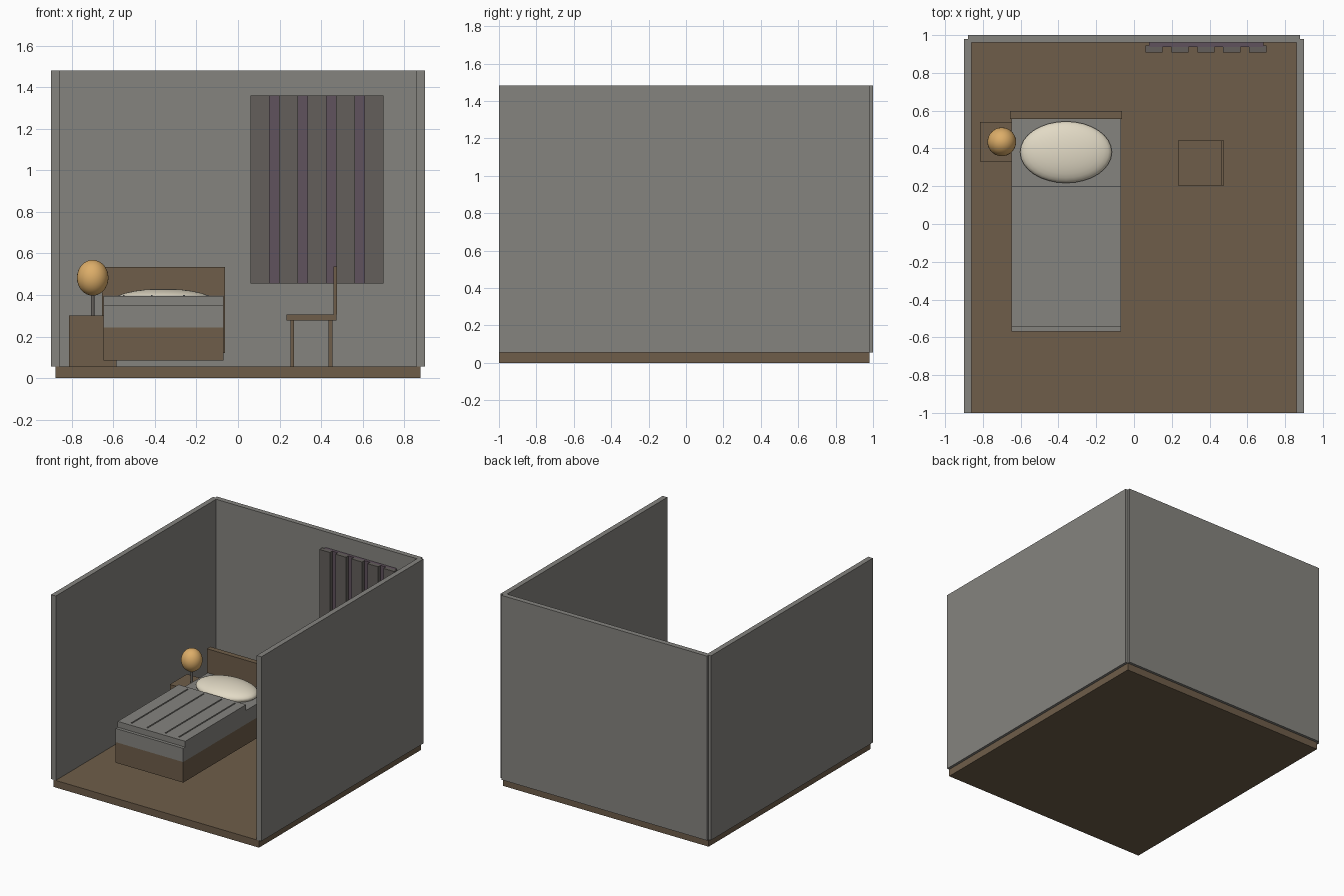
import bpy

old = bpy.data.objects.get("Cube")
if old:
    bpy.data.objects.remove(old, do_unlink=True)


def material(name, r, g, b):
    m = bpy.data.materials.new(name)
    m.use_nodes = True
    m.diffuse_color = (r, g, b, 1)
    m.node_tree.nodes["Principled BSDF"].inputs["Base Color"].default_value = (r, g, b, 1)
    return m


grey = material("plaster_grey", 0.235, 0.23, 0.212)
wood = material("brown_wood", 0.157, 0.11, 0.067)
cloth = material("curtain_taupe", 0.125, 0.114, 0.104)
purple = material("curtain_purple", 0.118, 0.084, 0.11)
cream = material("pillow_cream", 0.76, 0.7, 0.56)
amber = material("lamp_amber", 0.72, 0.42, 0.14)


def box(name, mat, x, y, z):
    """Box from (min, max) ranges on each axis."""
    bpy.ops.mesh.primitive_cube_add(size=1, location=[sum(r) / 2 for r in (x, y, z)])
    ob = bpy.context.object
    ob.name = name
    ob.scale = [r[1] - r[0] for r in (x, y, z)]
    bpy.ops.object.transform_apply(location=False, rotation=False, scale=True)
    ob.data.materials.append(mat)
    return ob


def ellipsoid(name, mat, centre, radii):
    bpy.ops.mesh.primitive_uv_sphere_add(segments=32, ring_count=16, radius=1, location=centre)
    ob = bpy.context.object
    ob.name = name
    ob.scale = radii
    bpy.ops.object.transform_apply(location=False, rotation=False, scale=True)
    ob.data.materials.append(mat)
    bpy.ops.object.shade_smooth()
    return ob


# Room shell
ground = 0.055
top = 1.482
box("floor", wood, (-0.88, 0.88), (-1, 0.98), (0, ground))
box("right_wall", grey, (-0.9, -0.86), (-1, 0.98), (ground, top))
box("left_wall", grey, (0.86, 0.9), (-1, 0.98), (ground, top))
box("back_wall", grey, (-0.88, 0.88), (0.96, 1), (ground, top))

# Bed
bed_x = (-0.648, -0.07)
box("bed_base", wood, bed_x, (-0.57, 0.555), (0.085, 0.244))
box("mattress", grey, bed_x, (-0.57, 0.555), (0.244, 0.35))
box("blanket", grey, bed_x, (-0.545, 0.2), (0.35, 0.395))
for i, x in enumerate((-0.55, -0.415, -0.26, -0.145)):
    box(f"blanket_crease_{i + 1}", grey, (x - 0.004, x + 0.004), (-0.515, 0.17), (0.395, 0.4))
box("headboard", wood, (-0.656, -0.063), (0.555, 0.597), (0.12, 0.535))
ellipsoid("pillow", cream, (-0.36, 0.38, 0.37), (0.243, 0.163, 0.06))

# Nightstand and lamp
box("nightstand", wood, (-0.815, -0.586), (0.33, 0.54), (ground, 0.302))
bpy.ops.mesh.primitive_cylinder_add(vertices=16, radius=0.009, depth=0.11, location=(-0.7, 0.435, 0.357))
stem = bpy.context.object
stem.name = "lamp_stem"
stem.data.materials.append(cloth)
bpy.ops.object.shade_smooth_by_angle()
ellipsoid("lamp_shade", amber, (-0.7, 0.435, 0.483), (0.076, 0.076, 0.086))

# Chair
box("chair_seat", wood, (0.233, 0.474), (0.203, 0.443), (0.278, 0.305))
box("chair_back", wood, (0.46, 0.476), (0.203, 0.443), (0.305, 0.537))
for x in (0.261, 0.446):
    for y in (0.23, 0.416):
        box("chair_leg", wood, (x - 0.009, x + 0.009), (y - 0.009, y + 0.009), (ground, 0.278))

# Curtain: a backing sheet with five raised folds
curtain_z = (0.455, 1.36)
box("curtain_backing", purple, (0.08, 0.685), (0.938, 0.96), curtain_z)
for i in range(5):
    x = 0.06 + i * 0.1375
    box(f"curtain_fold_{i + 1}", cloth, (x, x + 0.091), (0.908, 0.944), curtain_z)
